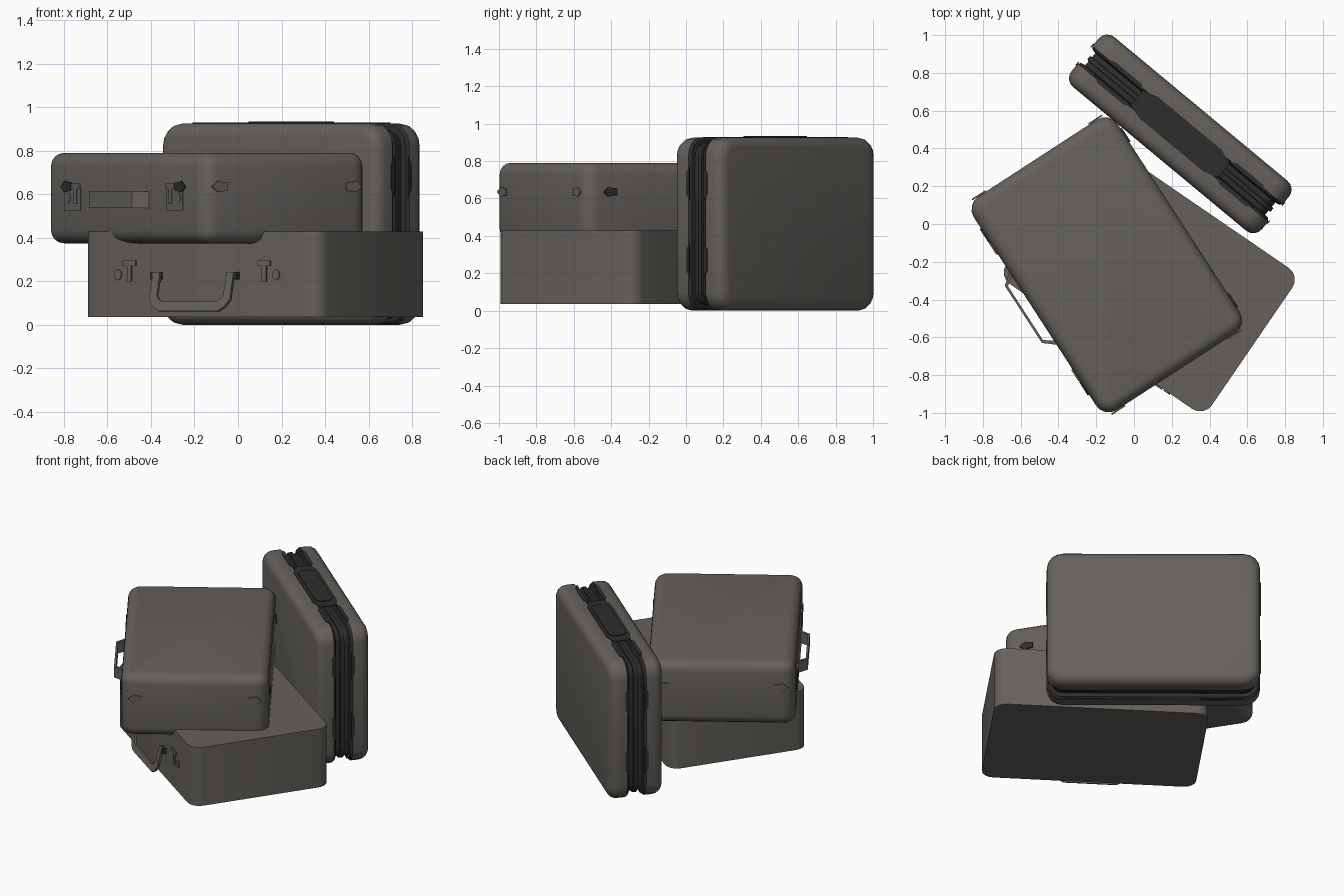
import bpy, bmesh, math
from mathutils import Matrix, Vector

if "Cube" in bpy.data.objects:
    bpy.data.objects.remove(bpy.data.objects["Cube"])

T = Matrix.Translation
def R(deg, axis): return Matrix.Rotation(math.radians(deg), 4, axis)

def material(name, c):
    m = bpy.data.materials.new(name)
    m.diffuse_color = (*c, 1)
    m.use_nodes = True
    m.node_tree.nodes["Principled BSDF"].inputs["Base Color"].default_value = m.diffuse_color
    return m

GREY = material("warm_grey", (0.13, 0.12, 0.108))
DARK = material("near_black", (0.027, 0.027, 0.027))

def finish(name, bm, M, mats):
    bm.transform(M)
    bmesh.ops.recalc_face_normals(bm, faces=bm.faces)
    me = bpy.data.meshes.new(name)
    bm.to_mesh(me)
    bm.free()
    for m in mats:
        me.materials.append(m)
    me.shade_smooth()
    me.set_sharp_from_angle(angle=math.radians(38))
    ob = bpy.data.objects.new(name, me)
    bpy.context.collection.objects.link(ob)
    return ob

def rounded_rect(w, d, r, seg=4):
    pts = []
    for k, (sx, sy) in enumerate([(1, 1), (-1, 1), (-1, -1), (1, -1)]):
        for i in range(seg + 1):
            a = math.pi / 2 * (k + i / seg)
            pts.append((sx * (w / 2 - r) + r * math.cos(a), sy * (d / 2 - r) + r * math.sin(a)))
    return pts

def loft(name, w, d, r, profile, M, dark=()):
    """Stack of rounded rectangles; profile holds (inset, height) pairs."""
    bm = bmesh.new()
    rings = [[bm.verts.new((x, y, z)) for x, y in
              rounded_rect(w - 2 * i, d - 2 * i, max(r - i, 0.012))] for i, z in profile]
    n = len(rings[0])
    for s, (a, b) in enumerate(zip(rings, rings[1:])):
        for k in range(n):
            f = bm.faces.new((a[k], a[(k + 1) % n], b[(k + 1) % n], b[k]))
            f.material_index = int(s in dark)
    bm.faces.new(rings[0])
    bm.faces.new(rings[-1])
    return finish(name, bm, M, [GREY, DARK])

def prism(name, pts, t, M, mat=GREY):
    """Flat outline extruded by t along its normal."""
    bm = bmesh.new()
    lo = [bm.verts.new((x, y, 0)) for x, y in pts]
    hi = [bm.verts.new((x, y, t)) for x, y in pts]
    n = len(pts)
    bm.faces.new(lo)
    bm.faces.new(hi)
    for k in range(n):
        bm.faces.new((lo[k], lo[(k + 1) % n], hi[(k + 1) % n], hi[k]))
    return finish(name, bm, M, [mat])

def rect(x, y, w, h):
    return [(x - w/2, y - h/2), (x + w/2, y - h/2), (x + w/2, y + h/2), (x - w/2, y + h/2)]

def side(M, ang, dist, z=0):
    """Frame on a side face: x along the face, y up, z outwards."""
    return M @ R(ang, 'Z') @ T((0, -dist, z)) @ R(90, 'X')

def latch(name, F, x, z, s):
    """T-shaped clasp with a round lock beside it."""
    tee = [(-.012, 0), (.012, 0), (.012, .07), (.035, .07), (.035, .095),
           (-.035, .095), (-.035, .07), (-.012, .07)]
    prism(name + "_clasp", [(x + px, z + py) for px, py in tee], .008, F)
    disc = [(x + s * .065 + .02 * math.cos(a * math.pi / 6),
             z + .03 + .024 * math.sin(a * math.pi / 6)) for a in range(12)]
    prism(name + "_lock", disc, .006, F)

def fillet(r, h):
    """Profile with quarter-round top and bottom edges."""
    arc = [(r * (1 - math.sin(a)), r * (1 - math.cos(a))) for a in
           [i * math.pi / 8 for i in range(5)]]
    return arc + [(i, h - z) for i, z in reversed(arc)]

# Bottom case: sharp rims, rounded corners
A = T((0.081, -0.275, 0)) @ R(-34.4, 'Z')
loft("bottom_case_body", 1.32, 0.905, 0.075, [(0, .035), (0, .43)], A)
FA = side(A, 0, 0.4525)
for s in (-1, 1):
    latch("bottom_case_latch", FA, s * .375 - .015, .20, s)
    prism("bottom_case_handle_mount", rect(s * .215 - .02, .225, .05, .035), .025, FA, DARK)
# hanging U handle, tilted outwards
U = [(-.225, 0), (-.225, -.13), (-.20, -.165), (-.165, -.185),
     (.165, -.185), (.20, -.165), (.225, -.13), (.225, 0)]
Ui = [(-.185, 0), (-.185, -.11), (-.17, -.13), (-.15, -.14),
      (.15, -.14), (.17, -.13), (.185, -.11), (.185, 0)]
prism("bottom_case_handle", U + Ui[::-1], .015, FA @ T((-.02, .24, .012)) @ R(-14, 'X'))

# Upper case: soft edges
B = T((-0.144, -0.216, 0)) @ R(-57, 'Z')
loft("upper_case_body", 1.347, 0.907, 0.08, fillet(.06, .415), B @ T((0, 0, .375)))
FB = side(B, 0, 0.4535)
for s in (-1, 1):
    prism("upper_case_latch_plate", rect(s * .40 + s * .03, .575, .14, .10), .004, FB)
    latch("upper_case_latch", FB, s * .40, .555, s)
# strap handle bowed outwards
strap = [(-.23, 0), (-.18, .06), (.18, .06), (.23, 0), (.205, 0), (.17, .047), (-.17, .047), (-.205, 0)]
prism("upper_case_handle", [(x, -y) for x, y in strap], .075, B @ T((-.02, -.4535, .537)))
# corner tabs on all four sides
for ang, dist, x, mat in ((0, .4535, .48, DARK), (180, .4535, .52, DARK),
                          (90, .6735, .365, GREY), (-90, .6735, .365, GREY)):
    F = side(B, ang, dist)
    for s in (-1, 1):
        tab = [(-.04, -.018), (.015, -.025), (.045, 0), (.015, .025), (-.04, .018)]
        prism("upper_case_corner_tab", [(s * (x + px), .635 + py) for px, py in tab], .008, F, mat)

# Standing case: two shells with a dark grooved band between
H, L, D = .925, 1.31, .343
C = T((0.245, 0.477, 0)) @ R(-39.7, 'Z')
half = [(.06, -.1715), (.037, -.167), (.017, -.154), (.004, -.134), (0, -.112), (0, -.06),
        (.012, -.046), (.036, -.042), (.036, -.014), (.024, -.012)]
loft("standing_case_body", L, H, .10, half + [(i, -z) for i, z in half[::-1]],
     C @ T((0, 0, H / 2)) @ R(90, 'X'), dark=range(5, 14))
top = C @ T((0, 0, H))
for s in (-1, 1):
    # wavy rim plates beside the band, on the ends and the long edges
    for ang in (90, -90):
        F = side(C, ang, L / 2)
        for z in (.27, .68):
            pts = [(.05, z - .09), (.073, z - .055), (.073, z + .055), (.05, z + .09)]
            prism("standing_case_end_rim", [(s * x, y) for x, y in pts], .005, F, DARK)
    for x in (-.42, .42):
        pts = [(x - .13, .05), (x - .09, .073), (x + .09, .073), (x + .13, .05)]
        pts = [(px, s * py) for px, py in pts]
        prism("standing_case_top_rim", pts, .004, top, DARK)
        prism("standing_case_bottom_rim", pts, .003, C, DARK)
# carrying handle on the upper edge
plate = [(-.30, -.05), (-.22, -.075), (.22, -.075), (.30, -.05),
         (.30, .05), (.22, .075), (-.22, .075), (-.30, .05)]
prism("standing_case_handle_plate", plate, .004, top, DARK)
grip = [(-.23, -.03), (-.20, -.055), (.20, -.055), (.23, -.03),
        (.23, .03), (.20, .055), (-.20, .055), (-.23, .03)]
prism("standing_case_handle_grip", grip, .009, top, DARK)
